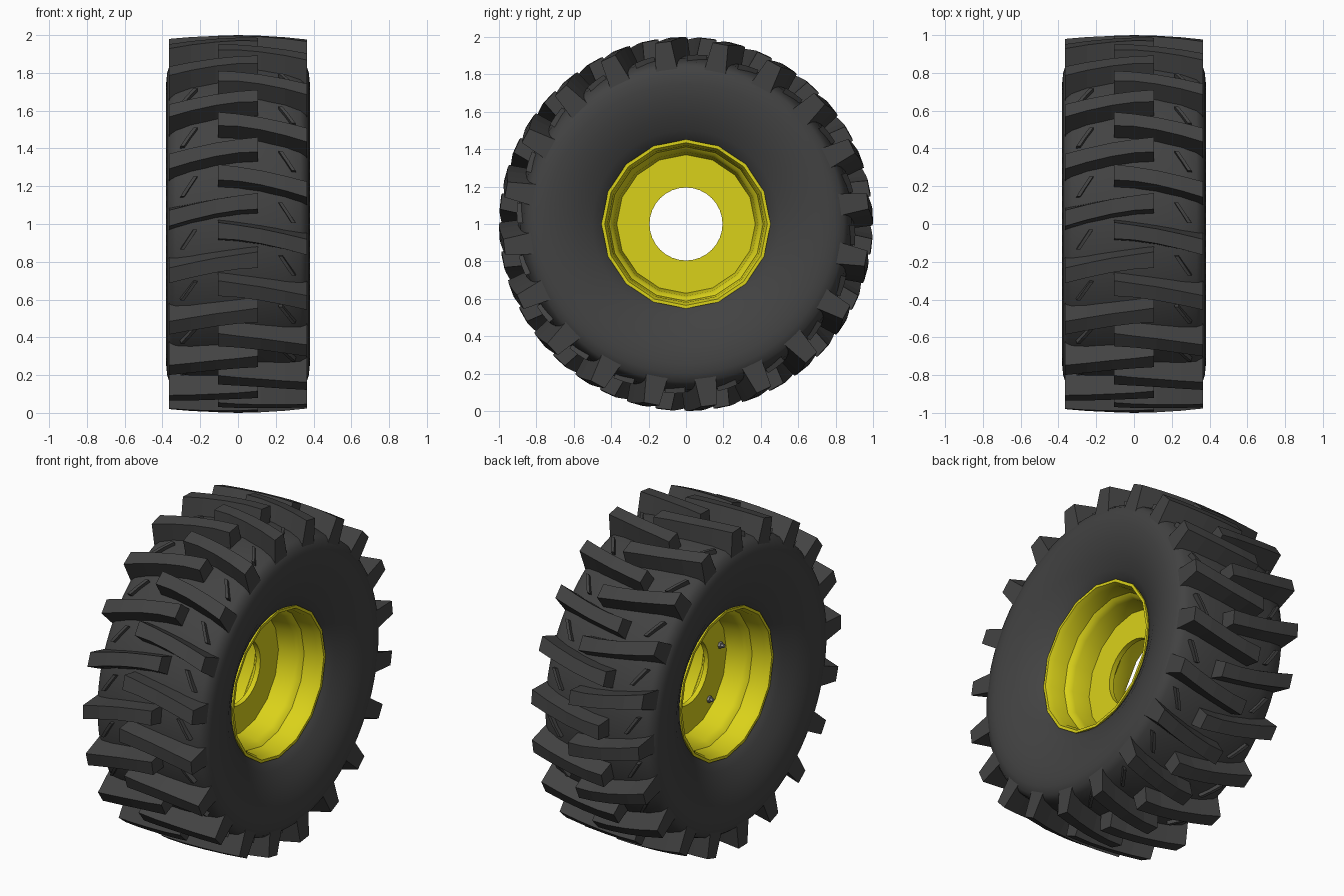
import bpy, bmesh
from math import sin, cos, pi, radians

if "Cube" in bpy.data.objects:
    bpy.data.objects.remove(bpy.data.objects["Cube"])

COUNT = 20          # lugs per side
AXLE_Z = 1.0


def material(name, rgb):
    m = bpy.data.materials.new(name)
    m.diffuse_color = (*rgb, 1)
    m.use_nodes = True
    m.node_tree.nodes["Principled BSDF"].inputs["Base Color"].default_value = m.diffuse_color
    return m


RUBBER = material("rubber", (0.055, 0.055, 0.055))
YELLOW = material("yellow_paint", (0.70, 0.64, 0.01))
STEEL = material("steel", (0.3, 0.3, 0.3))


def wheel_pt(x, r, a):
    """Point on the wheel: a = 0 faces the front, positive turns upward."""
    return (x, -r * cos(a), AXLE_Z + r * sin(a))


def finish(bm, name, mat, smooth=None):
    bmesh.ops.recalc_face_normals(bm, faces=bm.faces)
    me = bpy.data.meshes.new(name)
    bm.to_mesh(me)
    bm.free()
    me.materials.append(mat)
    ob = bpy.data.objects.new(name, me)
    bpy.context.collection.objects.link(ob)
    if smooth:
        bpy.ops.object.select_all(action='DESELECT')
        ob.select_set(True)
        bpy.context.view_layer.objects.active = ob
        bpy.ops.object.shade_smooth_by_angle(angle=radians(smooth))
    return ob


def lathe(name, profile, segs, mat, smooth):
    """Spin a closed (x, r) profile around the axle."""
    bm = bmesh.new()
    rings = [[bm.verts.new(wheel_pt(x, r, 2 * pi * i / segs)) for x, r in profile]
             for i in range(segs)]
    n = len(profile)
    for i in range(segs):
        a, b = rings[i], rings[(i + 1) % segs]
        for j in range(n):
            k = (j + 1) % n
            bm.faces.new((a[j], a[k], b[k], b[j]))
    return finish(bm, name, mat, smooth)


def mirrored(half):
    """Half profile ending on x = 0, completed to the other side."""
    return half + [(-x, r) for x, r in reversed(half[:-1])]


def bar(bm, stations, side, turn):
    """Tapered bar over the tread; station = x, angle, base r, top r, base half width, top half width."""
    loops = []
    for x, deg, r0, r1, w0, w1 in stations:
        a = radians(deg + turn)
        loops.append([bm.verts.new(wheel_pt(side * x, r, a + w / r))
                      for r, w in ((r0, -w0), (r1, -w1), (r1, w1), (r0, w0))])
    for p, q in zip(loops, loops[1:]):
        for j in range(4):
            k = (j + 1) % 4
            bm.faces.new((p[j], p[k], q[k], q[j]))
    bm.faces.new(loops[0])
    bm.faces.new(loops[-1])


# tyre carcass
lathe("tyre_carcass", mirrored([
    (0.25, 0.435), (0.268, 0.447), (0.30, 0.50), (0.342, 0.58), (0.369, 0.67),
    (0.38, 0.75), (0.375, 0.80), (0.36, 0.845), (0.33, 0.867), (0.25, 0.885),
    (0.12, 0.897), (0, 0.90)]), 80, RUBBER, 40)

# rim barrel with lips and stepped well
lathe("rim_barrel", mirrored([
    (0.25, 0.45), (0.277, 0.452), (0.277, 0.435), (0.245, 0.42), (0.16, 0.412),
    (0.145, 0.395), (0.12, 0.385), (0.02, 0.37), (0, 0.37)]), 16, YELLOW, 35)

# centre disc with hub hole
lathe("rim_disc", [(0.015, 0.372), (0.015, 0.195), (-0.015, 0.195), (-0.015, 0.372)],
      32, YELLOW, 30)

# alternating tread lugs, curved and overlapping past the middle
LUG = [(-0.105, 16.0, 0.84, 0.997, 0.058, 0.043),
       (0.0, 15.4, 0.84, 1.0, 0.056, 0.039),
       (0.12, 14.3, 0.83, 0.997, 0.056, 0.039),
       (0.25, 12.6, 0.82, 0.99, 0.057, 0.040),
       (0.365, 10.8, 0.81, 0.98, 0.060, 0.042)]
# thin ribs between the lugs
RIB = [(0.225, 7.2, 0.86, 0.91, 0.012, 0.010),
       (0.262, 3.6, 0.855, 0.907, 0.012, 0.010),
       (0.295, 0.3, 0.85, 0.902, 0.012, 0.010)]
# widen ribs across x instead of around the tread
lugs, ribs = bmesh.new(), bmesh.new()
for side, offset in ((1, 0), (-1, -9)):
    for i in range(COUNT):
        turn = offset + 360 / COUNT * i
        bar(lugs, LUG, side, turn)
        loops = []
        for x, deg, r0, r1, w0, w1 in RIB:
            a = radians(deg + turn)
            loops.append([ribs.verts.new(wheel_pt(side * (x + w), r, a))
                          for r, w in ((r0, -w0), (r1, -w1), (r1, w1), (r0, w0))])
        for p, q in zip(loops, loops[1:]):
            for j in range(4):
                k = (j + 1) % 4
                ribs.faces.new((p[j], p[k], q[k], q[j]))
        ribs.faces.new(loops[0])
        ribs.faces.new(loops[-1])
finish(lugs, "tread_lugs", RUBBER)
finish(ribs, "tread_ribs", RUBBER)

# wheel bolts on the inner side of the disc
bolts = bmesh.new()
for i in range(6):
    a = radians(10 + 60 * i)
    for r, x0, x1 in ((0.020, -0.014, -0.028), (0.011, -0.028, -0.045)):
        ends = []
        for x in (x0, x1):
            cx, cy, cz = wheel_pt(x, 0.31, a)
            ends.append([bolts.verts.new((cx, cy + r * cos(j * pi / 3), cz + r * sin(j * pi / 3)))
                         for j in range(6)])
        for j in range(6):
            k = (j + 1) % 6
            bolts.faces.new((ends[0][j], ends[0][k], ends[1][k], ends[1][j]))
        bolts.faces.new(ends[0])
        bolts.faces.new(ends[1])
finish(bolts, "wheel_bolts", STEEL)
